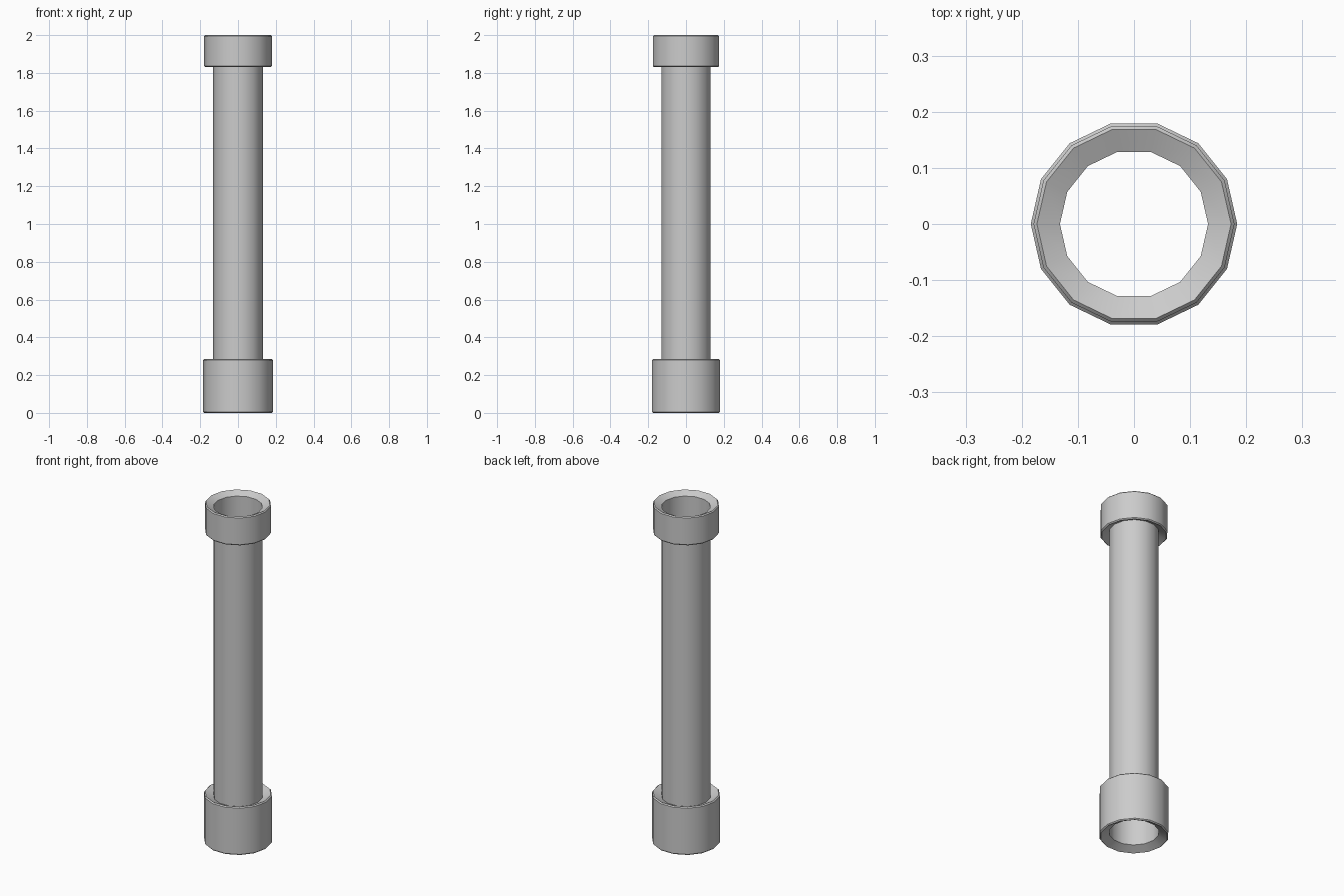
import bpy
import math

if "Cube" in bpy.data.objects:
    bpy.data.objects.remove(bpy.data.objects["Cube"])

SIDES = 14
TUBE_R = 0.132


def lathe(name, profile):
    """Revolve an open (radius, z) profile, listed bottom to top, around z."""
    verts, faces = [], []
    for r, z in profile:
        for i in range(SIDES):
            a = 2 * math.pi * i / SIDES
            verts.append((r * math.cos(a), r * math.sin(a), z))
    for k in range(len(profile) - 1):
        for i in range(SIDES):
            j = (i + 1) % SIDES
            a, b = k * SIDES, (k + 1) * SIDES
            faces.append((a + i, a + j, b + j, b + i))
    mesh = bpy.data.meshes.new(name)
    mesh.from_pydata(verts, [], faces)
    obj = bpy.data.objects.new(name, mesh)
    bpy.context.collection.objects.link(obj)
    bpy.ops.object.select_all(action='DESELECT')
    obj.select_set(True)
    bpy.context.view_layer.objects.active = obj
    bpy.ops.object.shade_smooth_by_angle(angle=math.radians(35))
    return obj


def collar(name, r, z0, z1, dip0, dip1, bevel=0.006):
    """Sleeve with bevelled rims whose end faces slope in to the tube."""
    return lathe(name, [
        (TUBE_R, z0 + dip0),
        (r - bevel, z0),
        (r, z0 + bevel),
        (r, z1 - bevel),
        (r - bevel, z1),
        (TUBE_R, z1 - dip1),
    ])


# Thin open pipe running between the two collar mouths
lathe("pipe", [(TUBE_R, 0.025), (TUBE_R, 1.98)])

# End collars
collar("bottom_collar", 0.184, 0.0, 0.285, 0.025, 0.02)
collar("top_collar", 0.179, 1.83, 2.0, 0.02, 0.02)
